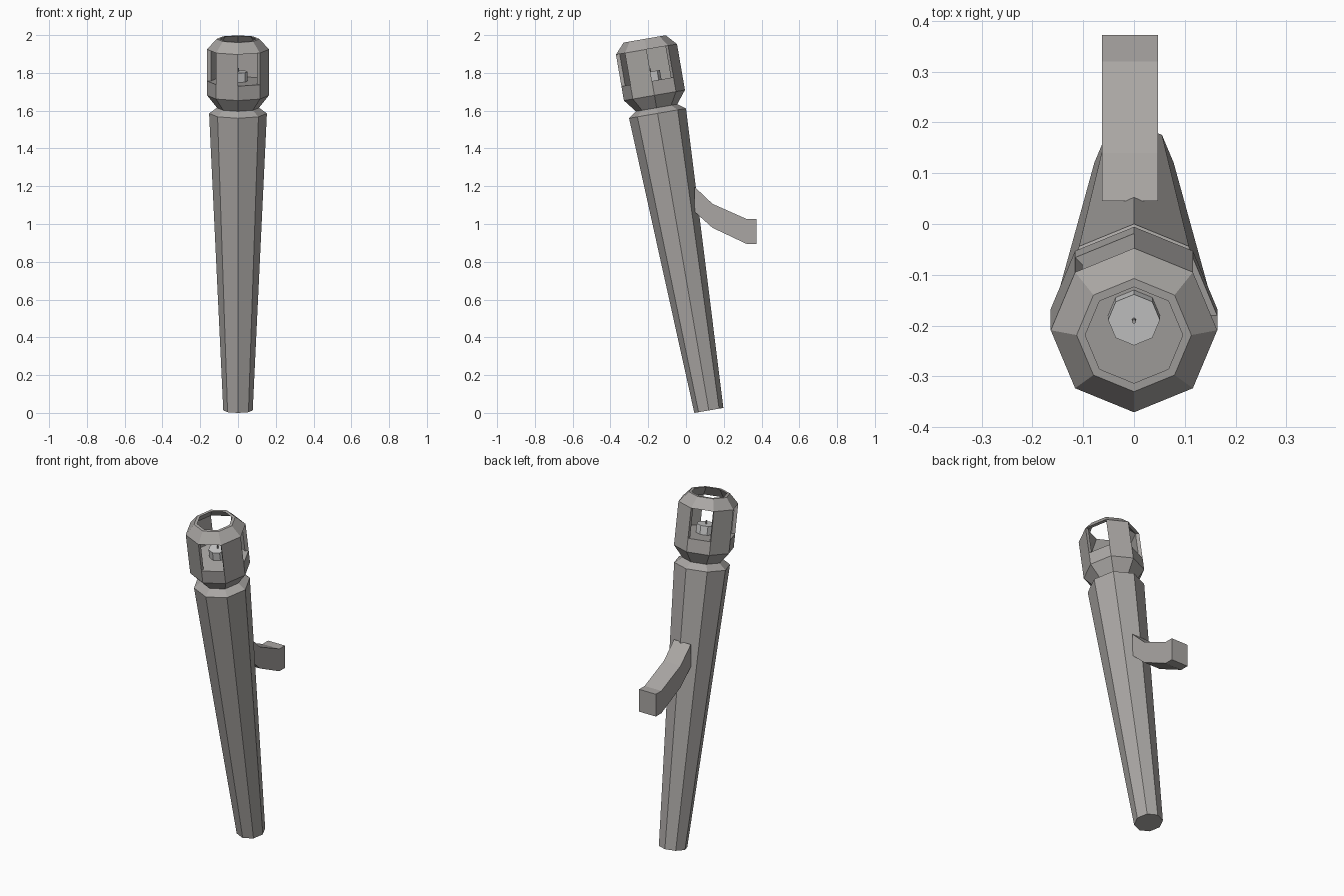
import bpy, bmesh, math
from mathutils import Matrix

if "Cube" in bpy.data.objects:
    bpy.data.objects.remove(bpy.data.objects["Cube"])

N = 8
# Everything on the torch axis is built upright, then leaned towards the front
LEAN = Matrix.Translation((0, 0.121, 0.013)) @ Matrix.Rotation(math.radians(9.8), 4, 'X')

# Dark warm grey for torch body and bracket
DARK = bpy.data.materials.new("dark_wood")
DARK.diffuse_color = (0.40, 0.383, 0.37, 1)
DARK.use_nodes = True
DARK.node_tree.nodes["Principled BSDF"].inputs["Base Color"].default_value = DARK.diffuse_color


def finish(bm, name, matrix=None, material=None):
    bmesh.ops.recalc_face_normals(bm, faces=bm.faces)
    mesh = bpy.data.meshes.new(name)
    bm.to_mesh(mesh)
    bm.free()
    if matrix:
        mesh.transform(matrix)
    if material:
        mesh.materials.append(material)
    obj = bpy.data.objects.new(name, mesh)
    bpy.context.collection.objects.link(obj)
    return obj


def lathe(bm, profile, windows=None):
    """Eight-sided turned form; windows=(outer, inner) wall bands opened on every other side."""
    rings = [[bm.verts.new((r * math.cos(k * math.tau / N), r * math.sin(k * math.tau / N), z))
              for k in range(N)] for r, z in profile]
    for i in range(len(rings) - 1):
        for k in range(N):
            if windows and i in windows and k % 2 == 0:
                continue
            j = (k + 1) % N
            bm.faces.new((rings[i][k], rings[i][j], rings[i + 1][j], rings[i + 1][k]))
    bm.faces.new(rings[0])
    bm.faces.new(rings[-1])
    if windows:
        o, n = windows
        for k in range(0, N, 2):
            j = k + 1
            outer = (rings[o][k], rings[o][j], rings[o + 1][j], rings[o + 1][k])
            inner = (rings[n + 1][k], rings[n + 1][j], rings[n][j], rings[n][k])
            for a in range(4):
                b = (a + 1) % 4
                bm.faces.new((outer[a], outer[b], inner[b], inner[a]))


# Tapered shaft with chamfered top
bm = bmesh.new()
lathe(bm, [(0.078, 0), (0.153, 1.596), (0.111, 1.626)])
finish(bm, "shaft", LEAN, DARK)

# Hollow lantern head with four windows and an open top
bm = bmesh.new()
lathe(bm, [(0.111, 1.626), (0.164, 1.693), (0.164, 1.77), (0.164, 1.94), (0.113, 1.996),
           (0.096, 1.996), (0.144, 1.94), (0.144, 1.77)], windows=(2, 6))
finish(bm, "lantern_head", LEAN, DARK)

# Candle and wick on the lantern floor
bm = bmesh.new()
lathe(bm, [(0.051, 1.77), (0.051, 1.82)])
finish(bm, "candle", LEAN)
bm = bmesh.new()
lathe(bm, [(0.004, 1.82), (0.004, 1.84)])
finish(bm, "wick", LEAN, DARK)

# Curved wall bracket: side profile (y, z) extruded across x
side = [(0.045, 1.197), (0.14, 1.107), (0.32, 1.027), (0.372, 1.027),
        (0.372, 0.895), (0.32, 0.895), (0.14, 0.98), (0.045, 1.065)]
bm = bmesh.new()
left, right = [[bm.verts.new((x, y, z)) for y, z in side] for x in (-0.063, 0.047)]
for upper in range(3):
    lower = 7 - upper
    for v in (left, right):
        bm.faces.new((v[upper], v[upper + 1], v[lower - 1], v[lower]))
for i in range(8):
    j = (i + 1) % 8
    bm.faces.new((left[i], left[j], right[j], right[i]))
finish(bm, "wall_bracket", None, DARK)
